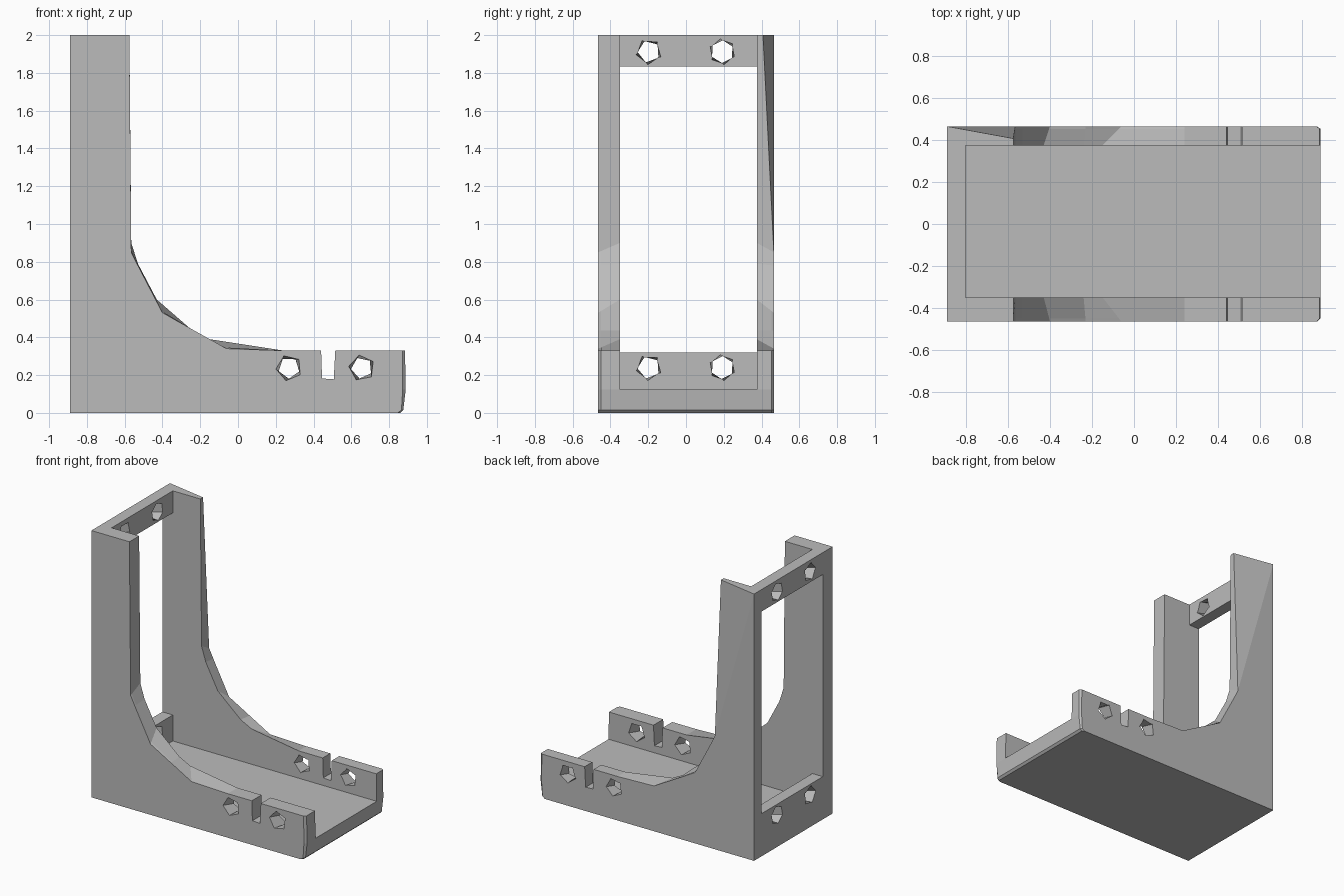
import bpy, bmesh, math
from mathutils import Vector

cube = bpy.data.objects.get("Cube")
if cube:
    bpy.data.objects.remove(cube, do_unlink=True)

GREY = (0.5, 0.5, 0.5, 1)
grey = bpy.data.materials.new("plain grey")
grey.use_nodes = True
grey.diffuse_color = GREY
grey.node_tree.nodes["Principled BSDF"].inputs["Base Color"].default_value = GREY

BACK, TOP = -0.89, 2.0
INNER = {-1: -0.35, 1: 0.375}
OUTER = 0.465


def loft(name, rings, cap_split=False):
    """Skin a row of matching closed rings and cap both ends."""
    bm = bmesh.new()
    rows = [[bm.verts.new(p) for p in ring] for ring in rings]
    n = len(rows[0])
    for a, b in zip(rows, rows[1:]):
        for i in range(n):
            j = (i + 1) % n
            bm.faces.new((a[i], a[j], b[j], b[i]))
    bm.faces.new(rows[0])
    last = rows[-1]
    if cap_split:
        # the upper triangle of the outer face may lean inwards
        bm.faces.new((last[-3], last[-2], last[-1]))
        bm.faces.new(last[:-2] + last[-1:])
        last = []
    if last:
        bm.faces.new(last)
    bmesh.ops.recalc_face_normals(bm, faces=bm.faces)
    mesh = bpy.data.meshes.new(name)
    bm.to_mesh(mesh)
    bm.free()
    mesh.materials.append(grey)
    obj = bpy.data.objects.new(name, mesh)
    bpy.context.collection.objects.link(obj)
    return obj


def box(name, x0, x1, y0, y1, z0, z1):
    return loft(name, [[(x0, y, z0), (x1, y, z0), (x1, y, z1), (x0, y, z1)]
                       for y in (y0, y1)])


def drill(target, axis, centre, depth, sides, radius, turn):
    """Cut a slightly twisted polygonal hole along x or y."""
    rings = []
    for end in (-1, 1):
        ring = []
        for k in range(sides):
            a = turn + end * 0.22 + 2 * math.pi * k / sides
            u, w = radius * math.cos(a), radius * math.sin(a)
            off = (end * depth, u, w) if axis == "x" else (u, end * depth, w)
            ring.append(Vector(centre) + Vector(off))
        rings.append(ring)
    cutter = loft("hole_cutter", rings)
    cutter.hide_render = True
    mod = target.modifiers.new("hole", "BOOLEAN")
    mod.operation, mod.solver, mod.object = "DIFFERENCE", "EXACT", cutter
    bpy.context.view_layer.objects.active = target
    bpy.ops.object.modifier_apply(modifier=mod.name)
    bpy.data.objects.remove(cutter, do_unlink=True)


# Side walls: L-shaped outline with a slot and a faceted inside curve
END_IN = [(0.86, 0), (0.875, 0.015), (0.888, 0.125), (0.884, 0.33)]
END_OUT = [(0.845, 0), (0.865, 0.015), (0.872, 0.125), (0.87, 0.33)]
SLOT = [(0.515, 0.33), (0.507, 0.178), (0.445, 0.182), (0.44, 0.33)]
CURVE_IN = [(0.24, 0.33), (-0.15, 0.39), (-0.24, 0.435), (-0.43, 0.6),
            (-0.53, 0.79), (-0.565, 0.9)]
CURVE_OUT = [(0.24, 0.33), (-0.06, 0.34), (-0.23, 0.435), (-0.4, 0.53),
             (-0.53, 0.78), (-0.565, 0.85)]


def outline(end, curve):
    return end + SLOT + curve + [(-0.575, TOP), (BACK, TOP), (BACK, 0)]


def side_wall(name, side, lean):
    start = INNER[side]
    inner, outer = outline(END_IN, CURVE_IN), outline(END_OUT, CURVE_OUT)
    # rotate so the outline finishes at curve top, front top, back top
    def turn(pts):
        return pts[-1:] + pts[:-1]
    # order: back bottom, end, slot, curve, front top, back top
    inner, outer = turn(inner), turn(outer)
    rings = []
    for t in (0, 0.87, 1):
        ring = []
        for i, (p, q) in enumerate(zip(inner, outer)):
            thick = side * OUTER - start
            if i == len(inner) - 2:
                thick *= lean
            mix = 0 if (t < 1 and 1 <= i <= 4) else t
            ring.append((p[0] + (q[0] - p[0]) * mix, start + thick * t,
                         p[1] + (q[1] - p[1]) * mix))
        rings.append(ring)
    wall = loft(name, rings, cap_split=True)
    for x, sides, spin in ((0.27, 5, 0.3), (0.655, 5, 0.1)):
        drill(wall, "y", (x, (start + side * OUTER) / 2, 0.238), 0.06,
              sides, 0.07, spin + math.pi)
    return wall


side_wall("right_wall", -1, 1.0)
side_wall("left_wall", 1, 0.36)

# Floor plate with a chamfered front lip
floor = [(BACK, 0)] + END_IN[:3] + [(BACK, 0.125)]
loft("floor", [[(x, y, z) for x, z in floor] for y in (INNER[-1], INNER[1])])

# Rear crossbars, each with two holes
for name, z0, z1, hole_z in (("lower_crossbar", 0.125, 0.32, 0.24),
                             ("upper_crossbar", 1.835, TOP, 1.912)):
    bar = box(name, BACK, -0.803, INNER[-1], INNER[1], z0, z1)
    for y, sides, spin in ((-0.197, 5, 0.7), (0.192, 6, 0.5)):
        drill(bar, "x", (-0.845, y, hole_z), 0.06, sides, 0.07, spin)
